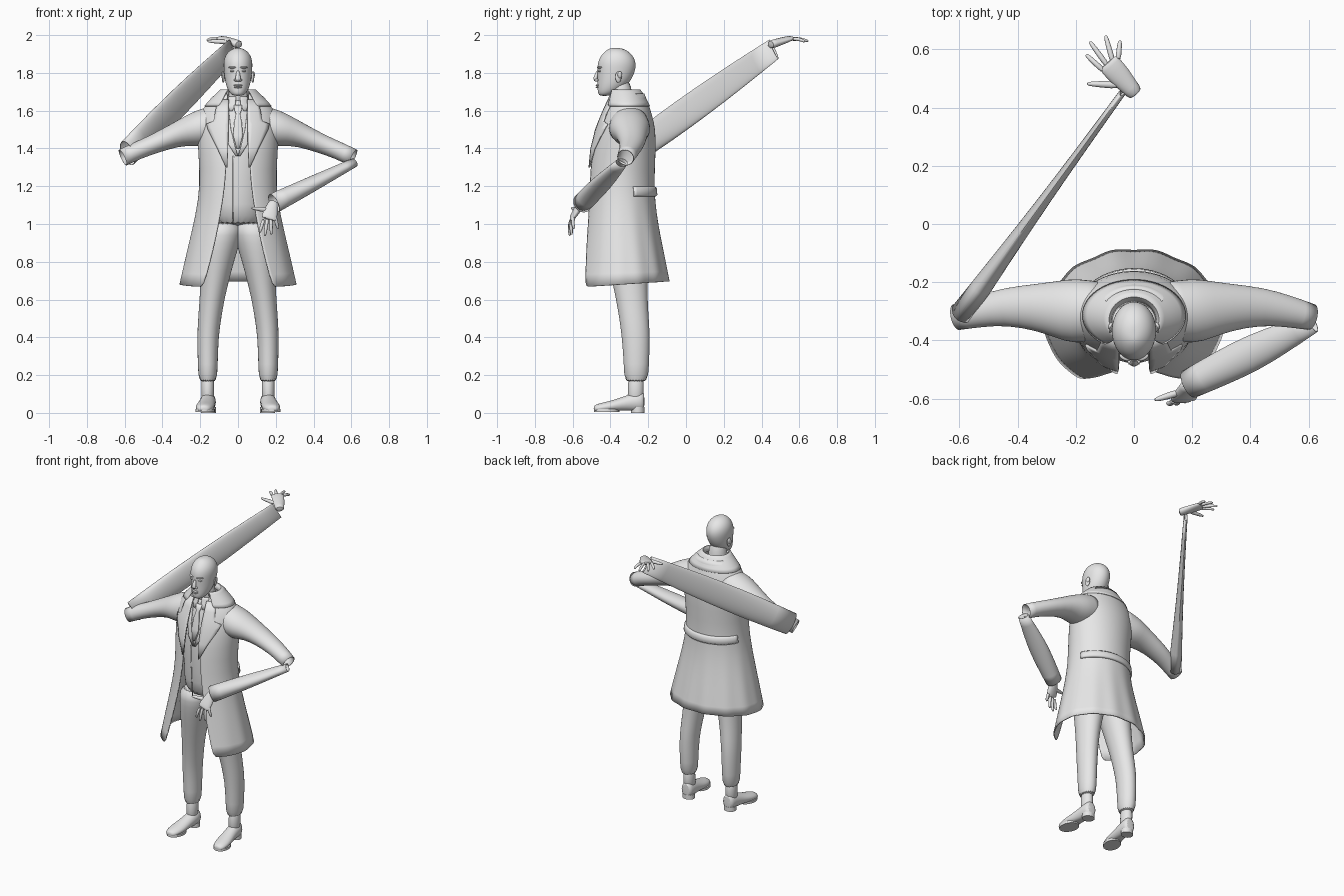
import bpy, bmesh
from math import sin, cos, pi, sqrt, asin
from mathutils import Vector as V, Matrix

if "Cube" in bpy.data.objects:
    bpy.data.objects.remove(bpy.data.objects["Cube"])

grey = bpy.data.materials.new("plain grey")
grey.use_nodes = True
grey.diffuse_color = (0.8, 0.8, 0.8, 1)
grey.node_tree.nodes["Principled BSDF"].inputs["Base Color"].default_value = (0.8, 0.8, 0.8, 1)


def finish(name, bm, subdiv=1, thick=0, angle=0.9):
    bmesh.ops.recalc_face_normals(bm, faces=bm.faces)
    me = bpy.data.meshes.new(name)
    bm.to_mesh(me)
    bm.free()
    ob = bpy.data.objects.new(name, me)
    bpy.context.collection.objects.link(ob)
    me.materials.append(grey)
    bpy.ops.object.select_all(action='DESELECT')
    ob.select_set(True)
    bpy.context.view_layer.objects.active = ob
    bpy.ops.object.shade_smooth_by_angle(angle=angle)
    if subdiv:
        ob.modifiers.new("smooth", 'SUBSURF').levels = subdiv
        ob.modifiers["smooth"].render_levels = subdiv
    if thick:
        mod = ob.modifiers.new("cloth", 'SOLIDIFY')
        mod.thickness = thick
    return ob


def loft(bm, rings, closed=True, caps=True):
    """Skin a list of point rings."""
    rows = [[bm.verts.new(p) for p in r] for r in rings]
    n = len(rows[0])
    for a, b in zip(rows, rows[1:]):
        for i in range(n if closed else n - 1):
            j = (i + 1) % n
            bm.faces.new((a[i], a[j], b[j], b[i]))
    if caps and closed:
        bm.faces.new(rows[0])
        bm.faces.new(rows[-1])


def oval(c, u, v, n=20):
    c, u, v = V(c), V(u), V(v)
    return [c + u * cos(2 * pi * i / n) + v * sin(2 * pi * i / n) for i in range(n)]


def tube(bm, path, n=16, caps=True, up=(0, 0, 1)):
    """path holds (point, radius towards up, radius sideways)."""
    pts = [V(p[0]) for p in path]
    rings = []
    for i, (_, a, b) in enumerate(path):
        t = (pts[min(i + 1, len(pts) - 1)] - pts[max(i - 1, 0)]).normalized()
        side = t.cross(V(up)).normalized()
        rings.append(oval(pts[i], side.cross(t) * a, side * b, n))
    loft(bm, rings, True, caps)


def flat_rings(rows, n=24):
    """rows hold z, half width, front y, back y."""
    return [oval((0, (f + b) / 2, z), (w, 0, 0), (0, (b - f) / 2, 0), n) for z, w, f, b in rows]


def ball(bm, c, size, rot=0):
    m = Matrix.Translation(c) @ Matrix.Rotation(rot, 4, 'Z') @ Matrix.Diagonal((*size, 1))
    bmesh.ops.create_uvsphere(bm, u_segments=16, v_segments=10, radius=1, matrix=m)


def lerp_row(rows, z):
    for a, b in zip(rows, rows[1:]):
        if a[0] <= z <= b[0]:
            k = (z - a[0]) / (b[0] - a[0])
            return [p + (q - p) * k for p, q in zip(a, b)]
    return rows[-1]


# ---- Coat: an open sheet wrapped round the body; z, half width, front, back, opening
COAT = [(.665, .31, -.535, -.085, .185), (.8, .283, -.53, -.105, .15), (.92, .255, -.525, -.13, .12),
        (1.05, .225, -.515, -.155, .095), (1.2, .2, -.51, -.17, .07), (1.38, .21, -.5, -.16, .06),
        (1.5, .218, -.47, -.16, .06), (1.58, .208, -.44, -.18, .06), (1.64, .165, -.41, -.2, .06),
        (1.69, .11, -.39, -.22, .055)]


def wrap(row, start=None, grow=0, n=48):
    z, w, f, b, x0 = row
    t0 = asin(x0 / w)
    ry = (b - f) / (1 + cos(t0))
    cy = b - ry
    t0 = t0 if start is None else start
    fold = max(0, min(1, (1.15 - z) * 3)) * .018
    pts = []
    for i in range(n + 1):
        t = t0 + (2 * pi - 2 * t0) * i / n
        k = 1 + fold * cos(13 * t) * (1 - cos(t)) / 2
        slope = max(0, .8 - z) * .12 * (1 - cos(t))
        pts.append(V(((w + grow) * k * sin(t), cy - (ry + grow) * k * cos(t), z + slope)))
    return pts


bm = bmesh.new()
loft(bm, [wrap(r) for r in COAT], closed=False)
finish("coat", bm, 1, .008)

bm = bmesh.new()
loft(bm, [wrap(r) for r in [(1.625, .178, -.415, -.19, .1), (1.665, .145, -.405, -.21, .08),
                            (1.705, .1, -.395, -.235, .06), (1.722, .085, -.39, -.25, .05),
                            (1.68, .074, -.385, -.27, .045)]], closed=False)
finish("coat_collar", bm, 1, .006)

bm = bmesh.new()
loft(bm, [wrap(lerp_row(COAT, z), pi - 1.2, g, 24)
          for z, g in ((1.145, .004), (1.155, .014), (1.19, .014), (1.2, .004))], closed=False)
finish("back_belt", bm, 0, .006)

# ---- Waistcoat and shirt body
VEST = [(.98, .15, -.455, -.19), (1.1, .15, -.468, -.19), (1.25, .15, -.475, -.19), (1.4, .165, -.475, -.19),
        (1.55, .15, -.445, -.2), (1.63, .1, -.415, -.22), (1.68, .064, -.4, -.285)]
bm = bmesh.new()
loft(bm, flat_rings(VEST))
finish("waistcoat", bm)


def front_y(rows, x, z):
    r = lerp_row(rows, z)
    c0 = sqrt(1 - (r[4] / r[1]) ** 2) if len(r) > 4 else 1
    ry = (r[3] - r[2]) / (1 + c0)
    return r[3] - ry - ry * sqrt(max(0, 1 - (x / r[1]) ** 2))


def strip(name, base, rows, lift, thick, both=True):
    """A cloth flap lying on a body front; rows hold z, inner x, outer x."""
    bm = bmesh.new()
    for s in ((1, -1) if both else (1,)):
        loft(bm, [[V((s * (a + (b - a) * i / 5), front_y(base, a + (b - a) * i / 5, z) - lift, z))
                   for i in range(6)] for z, a, b in rows], closed=False)
    finish(name, bm, 0, thick)


strip("coat_lapels", COAT, [(1.3, .058, .064), (1.4, .054, .11), (1.5, .052, .16), (1.53, .052, .168),
                            (1.545, .052, .13), (1.6, .052, .12), (1.66, .05, .105)], .01, .008)
strip("waistcoat_lapels", VEST, [(1.36, 0, .012), (1.42, .018, .05), (1.5, .038, .075), (1.6, .05, .07)], .005, .006)
strip("tie", VEST, [(1.4, -.008, .008), (1.47, -.026, .026), (1.54, -.02, .02), (1.585, -.011, .011),
                    (1.6, -.018, .018), (1.63, -.022, .022)], .009, .008, False)
strip("shirt_collar", VEST, [(1.6, .03, .045), (1.63, .014, .056), (1.66, .012, .055), (1.675, .012, .05)], .008, .006)
strip("waistcoat_seam", VEST, [(z / 100, -.028, -.022) for z in range(100, 138, 4)], .003, .003, False)

# ---- Head
bm = bmesh.new()
loft(bm, flat_rings([(1.678, .022, -.455, -.41), (1.69, .042, -.467, -.37), (1.72, .059, -.469, -.325),
                     (1.76, .07, -.468, -.29), (1.81, .075, -.47, -.268), (1.85, .078, -.469, -.264),
                     (1.885, .071, -.456, -.276), (1.912, .053, -.432, -.302), (1.927, .03, -.41, -.33),
                     (1.932, .01, -.39, -.355)]))
finish("head", bm, 2)

bm = bmesh.new()
loft(bm, flat_rings([(1.6, .075, -.41, -.27), (1.68, .056, -.405, -.288), (1.77, .056, -.41, -.29)]))
finish("neck", bm)

bm = bmesh.new()
tube(bm, [((0, -.464, 1.815), .008, .008), ((0, -.475, 1.785), .011, .012), ((0, -.482, 1.766), .012, .017),
          ((0, -.472, 1.754), .008, .014)], 12, up=(0, 1, 0))
for s in (1, -1):
    ball(bm, (s * .014, -.473, 1.762), (.008, .011, .007))
finish("nose", bm)

bm = bmesh.new()
for z, w in ((1.734, .023), (1.724, .02)):
    ball(bm, (0, -.466, z), (w, .012, .0055))
finish("lips", bm, 0)

bm = bmesh.new()
for s in (1, -1):
    ball(bm, (s * .03, -.456, 1.81), (.013, .009, .006), s * .35)
    ball(bm, (s * .03, -.457, 1.829), (.022, .012, .006), s * .4)
finish("eyes_and_brows", bm, 0)

bm = bmesh.new()
for s in (1, -1):
    ball(bm, (s * .078, -.358, 1.778), (.007, .017, .03), s * .3)
    ball(bm, (s * .081, -.35, 1.79), (.007, .013, .018), s * .4)
finish("ears", bm, 0)

# ---- Legs, socks and shoes
LEG = [(.15, .16, -.265, .05, .064), (.25, .16, -.262, .053, .067), (.4, .16, -.265, .057, .075),
       (.5, .15, -.275, .062, .079), (.6, .138, -.287, .066, .084), (.75, .116, -.303, .081, .1),
       (.86, .1, -.312, .098, .115), (.94, .087, -.318, .108, .12), (1.02, .08, -.32, .105, .115)]
SHOE = [(.157, -.219, .03, .058, .05), (.158, -.235, .042, .06, .056), (.16, -.29, .043, .055, .047),
        (.166, -.34, .044, .045, .038), (.173, -.4, .051, .034, .03), (.178, -.45, .046, .028, .025),
        (.181, -.478, .034, .023, .021), (.182, -.489, .018, .02, .014)]
for s, side in ((1, "left"), (-1, "right")):
    bm = bmesh.new()
    loft(bm, [oval((s * x, y, z), (a, 0, 0), (0, b, 0)) for z, x, y, a, b in LEG])
    finish(side + "_trouser_leg", bm)
    bm = bmesh.new()
    tube(bm, [((s * .16, -.27, .05), .045, .036), ((s * .16, -.265, .12), .042, .034),
              ((s * .16, -.265, .2), .045, .038)], up=(0, 1, 0))
    finish(side + "_sock", bm)
    bm = bmesh.new()
    rings = [oval((s * x, y, z), (w, 0, 0), (0, 0, h)) for x, y, w, z, h in SHOE]
    for ring in rings:
        for p in ring:
            p.z = max(p.z, .012)
    loft(bm, rings)
    finish(side + "_shoe", bm)
    bm = bmesh.new()
    loft(bm, [oval((s * .157, -.255, z), (.04, 0, 0), (0, .036, 0)) for z in (0, .03)])
    loft(bm, [oval((s * .174, -.42, z), (.052, .008 * -s, 0), (0, .068, 0)) for z in (.004, .02)])
    finish(side + "_sole", bm, 0)

# ---- Upper sleeves, open at the elbow
for s, side in ((1, "left"), (-1, "right")):
    bm = bmesh.new()
    tube(bm, [((s * .1, -.3, 1.535), .1, .1), ((s * .2, -.3, 1.505), .1, .115), ((s * .26, -.292, 1.492), .083, .1),
              ((s * .33, -.286, 1.472), .064, .082), ((s * .44, -.283, 1.425), .051, .066),
              ((s * .53, -.3, 1.39), .047, .055), ((s * .61, -.32, 1.352), .047, .046)], 20, False)
    finish(side + "_upper_sleeve", bm, 1, .004)


# ---- Stretched, flattened forearm sleeves
def forearm(name, a, b, sizes):
    bm = bmesh.new()
    last = len(sizes) - 1
    tube(bm, [(V(a).lerp(V(b), i / last), h, w) for i, (h, w) in enumerate(sizes)], 20, False)
    finish(name, bm, 1, .003)


forearm("left_forearm_sleeve", (.615, -.34, 1.325), (.19, -.55, 1.11),
        [(.025, .035), (.032, .052), (.04, .064), (.048, .06), (.054, .052)])
forearm("right_forearm_sleeve", (-.585, -.3, 1.375), (-.03, .465, 1.925),
        [(.075, .042), (.085, .03), (.084, .02), (.075, .015), (.06, .012)])


# ---- Hands: palm, four fingers and a thumb
def hand(name, wrist, knuckles, across, normal, tips, thumb):
    bm = bmesh.new()
    w, k, ac, nm = V(wrist), V(knuckles), V(across), V(normal)
    wide = ac.length
    tube(bm, [(w - (k - w) * .25, .024, .03), (w, .022, .029), (w.lerp(k, .5), .019, wide),
              (k, .014, wide), (k + (k - w) * .08, .008, wide * .9)], 16, up=normal)
    for i, tip in enumerate(tips):
        base = k + ac * (-.75 + .5 * i) - (k - w) * .1
        mid = base.lerp(V(tip), .55) + nm * .008
        tube(bm, [(base, .011, .011), (mid, .0095, .0095), (V(tip).lerp(mid, .15), .008, .008),
                  (tip, .004, .004)], 10, up=normal)
    base = w.lerp(k, .3) - ac * .5
    tube(bm, [(base, .014, .016), (base.lerp(V(thumb), .5), .012, .012), (V(thumb).lerp(base, .12), .009, .009),
              (thumb, .004, .004)], 10, up=normal)
    finish(name, bm)


hand("right_hand", (-.01, .465, 1.955), (-.085, .55, 1.983), (.03, .026, 0), (0, 0, 1),
     [(-.165, .582, 1.972), (-.152, .627, 1.972), (-.098, .648, 1.968), (-.048, .63, 1.965)], (-.163, .482, 1.968))
hand("left_hand", (.185, -.56, 1.1), (.163, -.605, 1.03), (.038, .008, .012), (0, -1, 0),
     [(.115, -.615, .955), (.142, -.615, .937), (.176, -.605, .943), (.212, -.592, .975)], (.07, -.605, 1.085))
